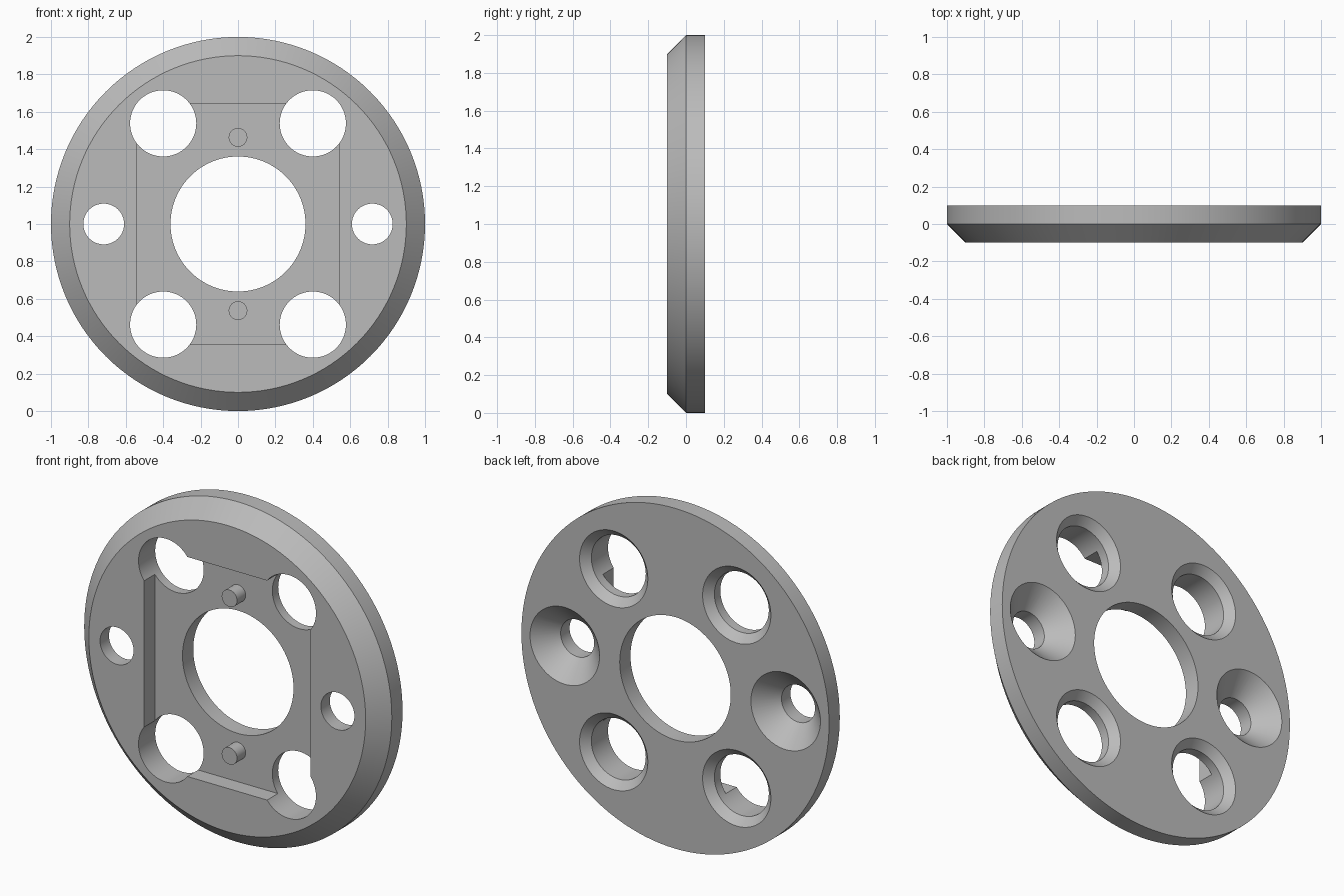
import bpy, bmesh
from math import sin, cos, tau, radians

if "Cube" in bpy.data.objects:
    bpy.data.objects.remove(bpy.data.objects["Cube"], do_unlink=True)

grey = bpy.data.materials.new("plain grey")
grey.use_nodes = True
colour = (0.5, 0.5, 0.5, 1)
grey.diffuse_color = colour
grey.node_tree.nodes["Principled BSDF"].inputs["Base Color"].default_value = colour


def make_object(name, bm):
    bmesh.ops.recalc_face_normals(bm, faces=bm.faces)
    mesh = bpy.data.meshes.new(name)
    bm.to_mesh(mesh)
    bm.free()
    mesh.materials.append(grey)
    obj = bpy.data.objects.new(name, mesh)
    bpy.context.collection.objects.link(obj)
    return obj


def turned(name, profile, x=0, z=1, sides=64):
    """Closed solid turned about the y direction from (radius, y) pairs."""
    bm = bmesh.new()
    rings = [[bm.verts.new((x + r * cos(tau * i / sides), y, z + r * sin(tau * i / sides)))
              for i in range(sides)] for r, y in profile]
    for a, b in zip(rings, rings[1:]):
        for i in range(sides):
            j = (i + 1) % sides
            bm.faces.new((a[i], a[j], b[j], b[i]))
    bm.faces.new(rings[0])
    bm.faces.new(rings[-1])
    return make_object(name, bm)


def box(name, low, high):
    bm = bmesh.new()
    bmesh.ops.create_cube(bm, size=1)
    for v in bm.verts:
        v.co = [(l + h) / 2 + c * (h - l) for l, h, c in zip(low, high, v.co)]
    return make_object(name, bm)


def activate(obj):
    bpy.ops.object.select_all(action='DESELECT')
    obj.select_set(True)
    bpy.context.view_layer.objects.active = obj


# Disc with a bevelled front rim
disc = turned("disc", [(0.9, -0.1), (1, 0), (1, 0.1)], sides=128)

# Rectangular front pocket and central bore
cutters = [box("pocket_cutter", (-0.54, -0.2, 0.355), (0.54, 0, 1.645)),
           turned("bore_cutter", [(0.361, -0.3), (0.361, 0.3)], sides=96)]

for side in (-1, 1):
    # Countersunk screw holes
    cutters.append(turned("screw_cutter",
                          [(0.109, -0.3), (0.109, -0.017), (0.326, 0.2)], x=side * 0.718))
    # Corner holes with a chamfer at the back
    for up in (-1, 1):
        cutters.append(turned("corner_cutter",
                              [(0.177, -0.3), (0.177, 0.055), (0.322, 0.2)],
                              x=side * 0.4, z=1 + up * 0.538))

# Cut every opening, then discard the cutters
for cutter in cutters:
    cutter.hide_render = True
    activate(disc)
    cut = disc.modifiers.new("cut", 'BOOLEAN')
    cut.operation = 'DIFFERENCE'
    cut.solver = 'EXACT'
    cut.object = cutter
    bpy.ops.object.modifier_apply(modifier=cut.name)
    bpy.data.objects.remove(cutter, do_unlink=True)

# Locating pegs on the pocket floor
pegs = [turned(name, [(0.05, -0.08), (0.05, 0.02)], z=z, sides=32)
        for name, z in (("upper_peg", 1.463), ("lower_peg", 0.537))]

for obj in [disc] + pegs:
    activate(obj)
    bpy.ops.object.shade_smooth_by_angle(angle=radians(30))
